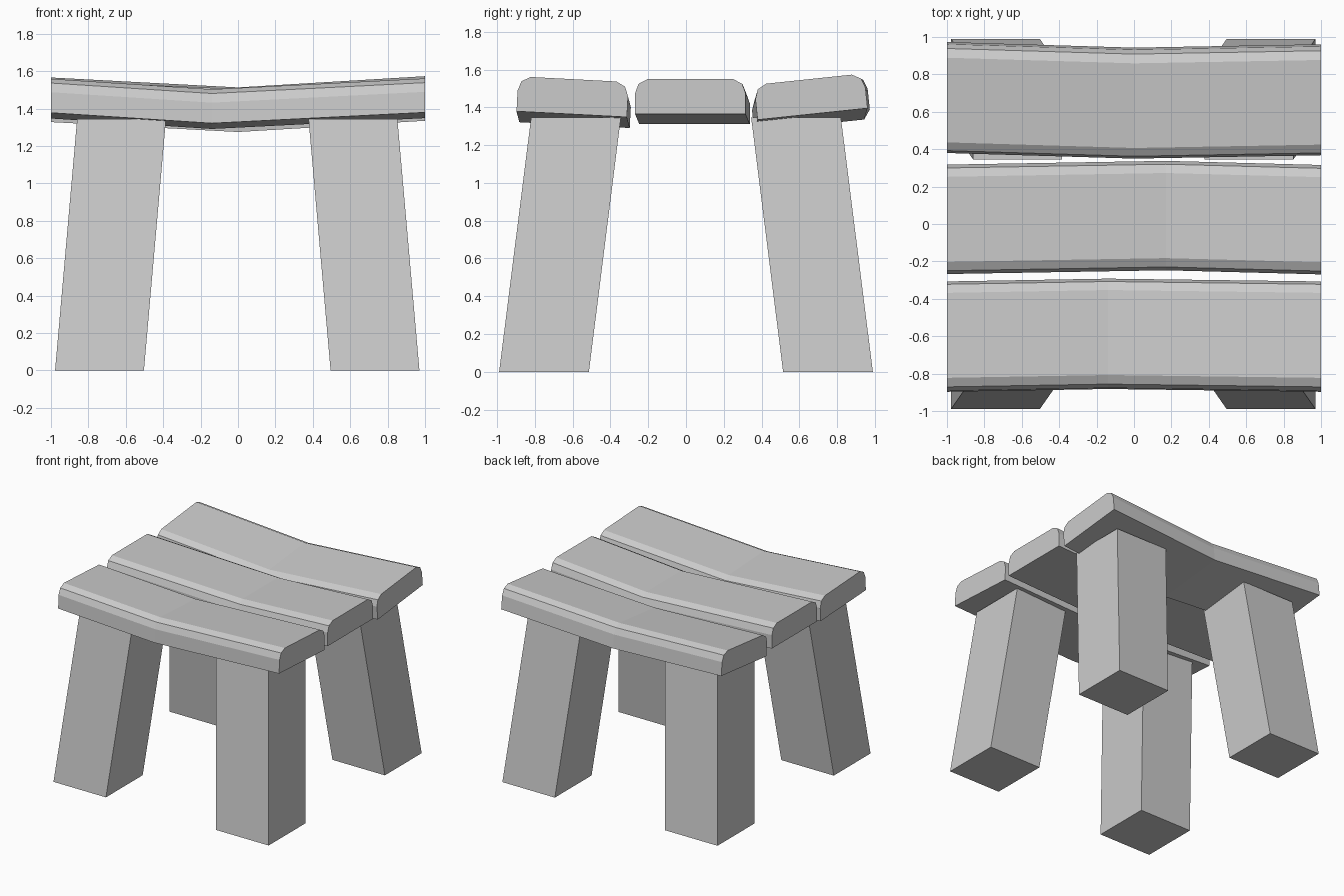
import bpy
import bmesh
from math import radians, sin, cos

cube = bpy.data.objects.get("Cube")
if cube:
    bpy.data.objects.remove(cube, do_unlink=True)

grey = bpy.data.materials.new("plain_grey")
grey.use_nodes = True
colour = (0.6, 0.6, 0.6, 1)
grey.diffuse_color = colour
grey.node_tree.nodes["Principled BSDF"].inputs["Base Color"].default_value = colour


def loft(name, rings):
    """Skin a list of closed rings and cap both ends."""
    bm = bmesh.new()
    loops = [[bm.verts.new(p) for p in ring] for ring in rings]
    n = len(loops[0])
    for a, b in zip(loops, loops[1:]):
        for i in range(n):
            j = (i + 1) % n
            bm.faces.new((a[i], a[j], b[j], b[i]))
    bm.faces.new(loops[0])
    bm.faces.new(loops[-1])
    bmesh.ops.recalc_face_normals(bm, faces=bm.faces)
    mesh = bpy.data.meshes.new(name)
    bm.to_mesh(mesh)
    bm.free()
    mesh.materials.append(grey)
    obj = bpy.data.objects.new(name, mesh)
    bpy.context.collection.objects.link(obj)
    return obj


# Plank cross-section: square below, two-step rounded edges on top
WIDTH, THICK = 0.585, 0.185
half = [(WIDTH / 2, 0), (WIDTH / 2, THICK - 0.075),
        (WIDTH / 2 - 0.018, THICK - 0.025), (WIDTH / 2 - 0.065, THICK)]
section = half + [(-y, z) for y, z in reversed(half)]


def plank(name, tilt, stations):
    """Each station is x, then y and z of the middle of the underside."""
    c, s = cos(radians(tilt)), sin(radians(tilt))
    loft(name, [[(x, cy + y * c - z * s, cz + y * s + z * c) for y, z in section]
                for x, cy, cz in stations])


# Seat planks, each sagging at its own kink
plank("front_seat_plank", -3, [(-1, -0.605, 1.362), (-0.14, -0.59, 1.306), (1, -0.605, 1.364)])
plank("middle_seat_plank", 0, [(-1, 0.025, 1.363), (0.17, 0.045, 1.312), (1, 0.023, 1.364)])
plank("back_seat_plank", 6, [(-1, 0.682, 1.358), (0, 0.652, 1.305), (1, 0.67, 1.365)])

# Splayed square legs
LEG, LEG_TOP, SHIFT = 0.475, 1.345, -0.004


def leg(name, sx, sy):
    rings = []
    for x, y, z in ((0.974, 0.989, 0), (0.856, 0.82, LEG_TOP)):
        rings.append([(sx * (x - dx * LEG) + SHIFT, sy * (y - dy * LEG), z)
                      for dx, dy in ((0, 0), (1, 0), (1, 1), (0, 1))])
    loft(name, rings)


for side, sx in (("left", 1), ("right", -1)):
    for end, sy in (("front", -1), ("back", 1)):
        leg(f"{end}_{side}_leg", sx, sy)
